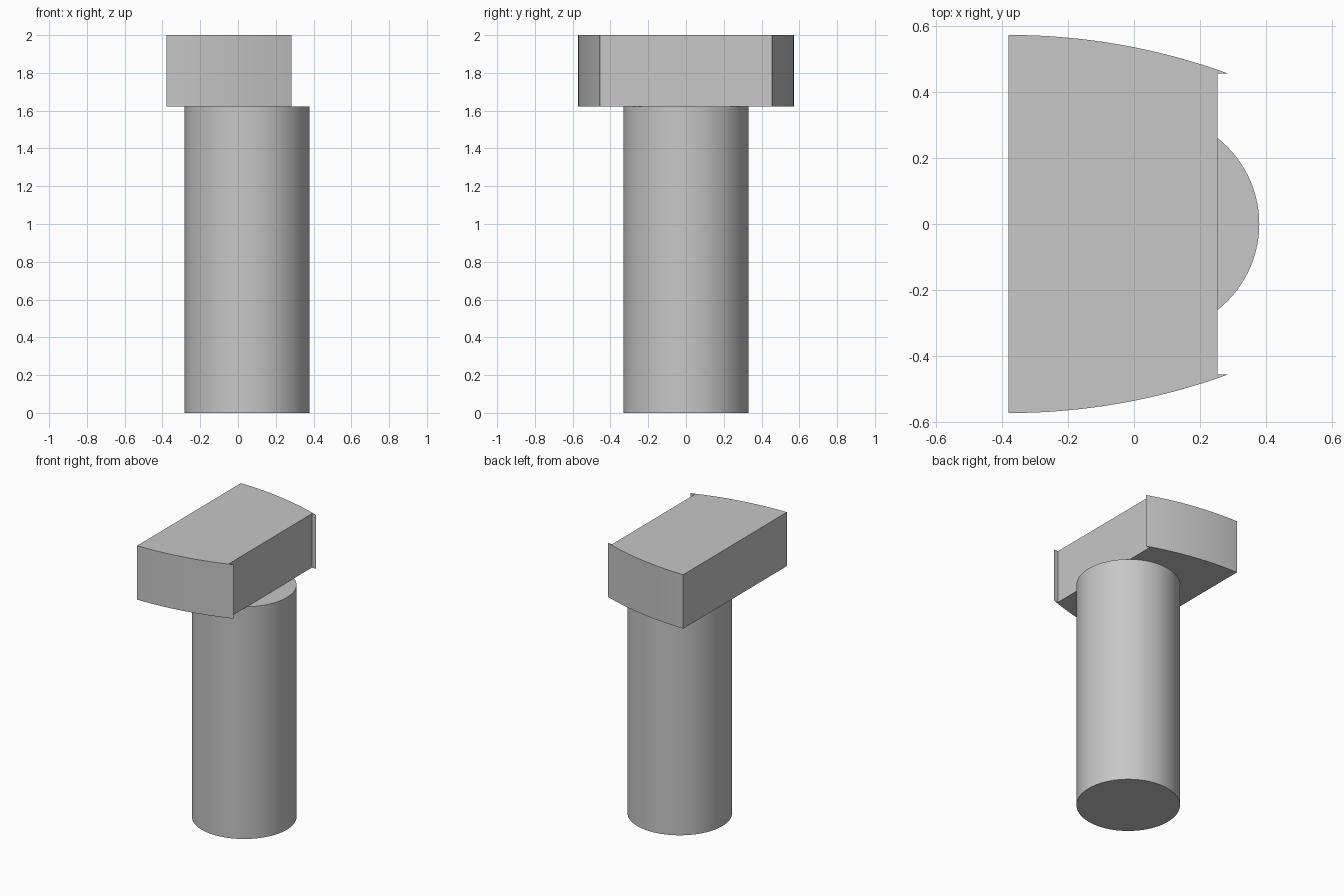
import bpy
import bmesh
import math

cube = bpy.data.objects.get("Cube")
if cube:
    bpy.data.objects.remove(cube, do_unlink=True)

GREY = (0.57, 0.57, 0.57, 1.0)
steel = bpy.data.materials.new("grey_steel")
steel.use_nodes = True
steel.diffuse_color = GREY
steel.node_tree.nodes["Principled BSDF"].inputs["Base Color"].default_value = GREY

SEAT_Z, TOP_Z = 1.623, 2.0


def extrude_profile(name, points, bottom, top):
    """Solid prism from a closed outline, with smooth curved walls."""
    bm = bmesh.new()
    face = bm.faces.new([bm.verts.new((x, y, bottom)) for x, y in points])
    walls = bmesh.ops.extrude_face_region(bm, geom=[face], use_keep_orig=True)
    raised = [v for v in walls["geom"] if isinstance(v, bmesh.types.BMVert)]
    bmesh.ops.translate(bm, verts=raised, vec=(0, 0, top - bottom))
    bmesh.ops.recalc_face_normals(bm, faces=bm.faces)
    mesh = bpy.data.meshes.new(name)
    bm.to_mesh(mesh)
    bm.free()
    obj = bpy.data.objects.new(name, mesh)
    bpy.context.collection.objects.link(obj)
    mesh.materials.append(steel)
    bpy.ops.object.select_all(action='DESELECT')
    obj.select_set(True)
    bpy.context.view_layer.objects.active = obj
    bpy.ops.object.shade_smooth_by_angle(angle=math.radians(30))
    return obj


# Round shank
RADIUS, AXIS_X, SIDES = 0.331, 0.048, 96
circle = [(AXIS_X + RADIUS * math.cos(math.tau * i / SIDES),
           RADIUS * math.sin(math.tau * i / SIDES)) for i in range(SIDES)]
extrude_profile("shank", circle, 0, SEAT_Z)

# Offset head: flat back, bowed ends, recessed face between two thin lips
BACK_X, FACE_X, LIP_X = -0.379, 0.252, 0.283
HALF_WIDTH, LIP_Y, STEPS = 0.572, 0.456, 16
run, drop = LIP_X - BACK_X, HALF_WIDTH - LIP_Y
bow = (run ** 2 + drop ** 2) / (2 * drop)
sweep = math.asin(run / bow)
half = [(BACK_X + bow * math.sin(sweep * i / STEPS),
         HALF_WIDTH - bow * (1 - math.cos(sweep * i / STEPS)))
        for i in range(STEPS + 1)]
half.append((FACE_X, LIP_Y))
outline = half + [(x, -y) for x, y in reversed(half)]
extrude_profile("head", outline, SEAT_Z, TOP_Z)
